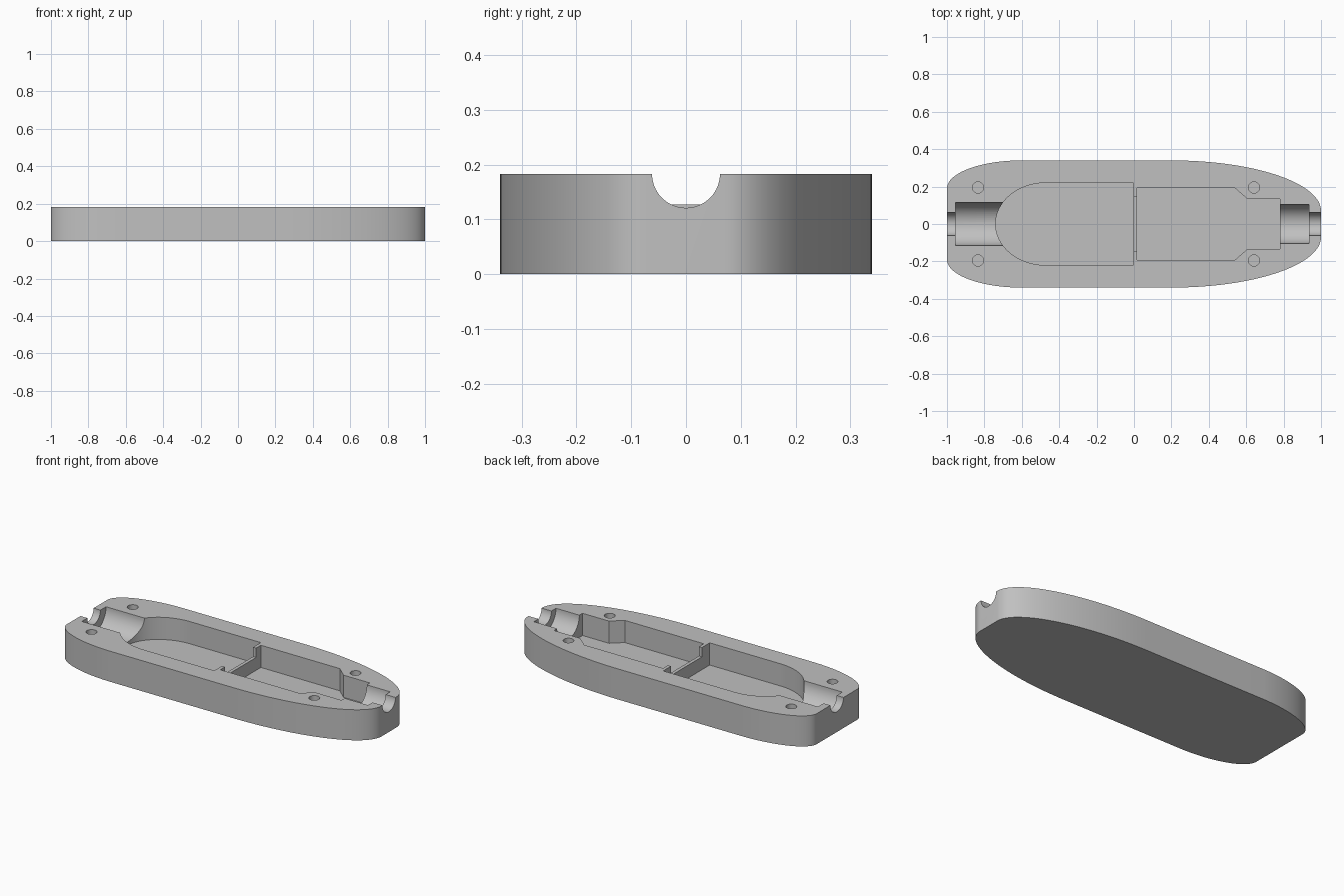
import bpy, bmesh
from math import sin, cos, pi, radians
from mathutils import Matrix

if "Cube" in bpy.data.objects:
    bpy.data.objects.remove(bpy.data.objects["Cube"])

HEIGHT = 0.183
FLOOR = 0.05

grey = bpy.data.materials.new("light_grey")
grey.use_nodes = True
colour = (0.53, 0.53, 0.53, 1)
grey.diffuse_color = colour
grey.node_tree.nodes["Principled BSDF"].inputs["Base Color"].default_value = colour


def finish(bm, name):
    bmesh.ops.recalc_face_normals(bm, faces=bm.faces)
    mesh = bpy.data.meshes.new(name)
    bm.to_mesh(mesh)
    bm.free()
    mesh.materials.append(grey)
    obj = bpy.data.objects.new(name, mesh)
    bpy.context.collection.objects.link(obj)
    return obj


def prism(name, half, z0, z1):
    """Extrude an outline given by its +y half, mirrored across y = 0."""
    outline = half + [(x, -y) for x, y in reversed(half) if y > 1e-5]
    bm = bmesh.new()
    face = bm.faces.new([bm.verts.new((x, y, z0)) for x, y in outline])
    top = bmesh.ops.extrude_face_region(bm, geom=[face])["geom"]
    bmesh.ops.translate(bm, vec=(0, 0, z1 - z0),
                        verts=[v for v in top if isinstance(v, bmesh.types.BMVert)])
    return finish(bm, name)


def cylinder(name, radius, depth, matrix, sides=64):
    bm = bmesh.new()
    bmesh.ops.create_cone(bm, cap_ends=True, segments=sides, radius1=radius,
                          radius2=radius, depth=depth, matrix=matrix)
    return finish(bm, name)


def channel(name, radius, x0, x1):
    """Round channel lying along x, its axis level with the top face."""
    place = Matrix.Translation(((x0 + x1) / 2, 0, HEIGHT)) @ Matrix.Rotation(pi / 2, 4, "Y")
    return cylinder(name, radius, x1 - x0, place)


def arc(cx, cy, rx, ry, start, end, steps=32):
    angles = [radians(start + (end - start) * i / steps) for i in range(steps + 1)]
    return [(cx + rx * cos(a), cy + ry * sin(a)) for a in angles]


# Body: blunt end at -x, long tapering end at +x
body = prism("half_shell", arc(-0.6, 0.19, 0.4, 0.15, 180, 90)
             + arc(0.2, 0.07, 0.8, 0.27, 90, 0, 48), 0, HEIGHT)

# Pockets, and the lowered middle of the partition between them
cutters = [
    prism("rounded_pocket", arc(-0.47, 0, 0.27, 0.22, 180, 90) + [(-0.003, 0.22)], FLOOR, 0.4),
    prism("stepped_pocket", [(0.017, 0.192), (0.54, 0.192), (0.605, 0.135), (0.78, 0.135)],
          FLOOR, 0.4),
    prism("partition_gap", [(-0.02, 0.147), (0.04, 0.147)], 0.127, 0.45),
    # Stepped cable channels at both ends
    channel("wide_channel", 0.115, -0.955, -0.55),
    channel("narrow_channel", 0.105, 0.7, 0.935),
    channel("blunt_end_notch", 0.062, -1.1, -0.9),
    channel("tapered_end_notch", 0.062, 0.88, 1.1),
]

# Screw holes
for x in (-0.834, 0.642):
    for y in (-0.195, 0.195):
        cutters.append(cylinder("screw_hole", 0.03, 0.3,
                                Matrix.Translation((x, y, FLOOR + 0.15)), 32))

# Cut everything out of the body
bpy.ops.object.select_all(action="DESELECT")
bpy.context.view_layer.objects.active = body
body.select_set(True)
for cutter in cutters:
    cutter.hide_render = True
    cut = body.modifiers.new(cutter.name, "BOOLEAN")
    cut.operation = "DIFFERENCE"
    cut.solver = "EXACT"
    cut.object = cutter
    bpy.ops.object.modifier_apply(modifier=cut.name)
    bpy.data.objects.remove(cutter)

bpy.ops.object.shade_smooth_by_angle(angle=radians(30))
